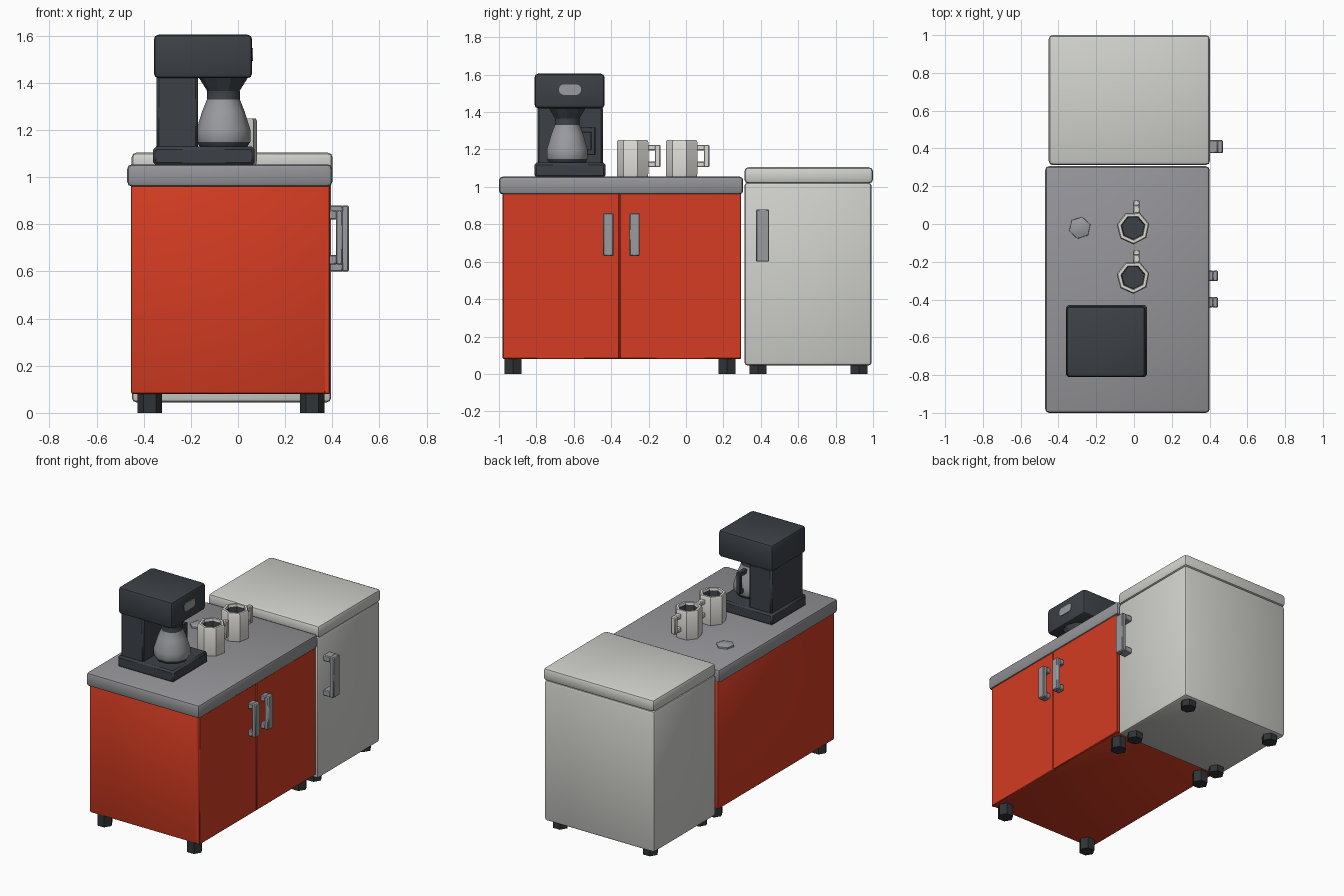
import bpy, bmesh, math
from mathutils import Vector

cube = bpy.data.objects.get("Cube")
if cube:
    bpy.data.objects.remove(cube, do_unlink=True)


def material(name, rgb):
    m = bpy.data.materials.new(name)
    m.use_nodes = True
    m.diffuse_color = (*rgb, 1)
    m.node_tree.nodes["Principled BSDF"].inputs["Base Color"].default_value = (*rgb, 1)
    return m


RED = material("cabinet red", (0.66, 0.045, 0.016))
WHITE = material("fridge white", (0.64, 0.64, 0.61))
CREAM = material("mug white", (0.70, 0.69, 0.65))
GREY = material("counter grey", (0.30, 0.30, 0.32))
STEEL = material("steel grey", (0.32, 0.33, 0.35))
DARK = material("charcoal", (0.045, 0.053, 0.062))
BLACK = material("foot black", (0.03, 0.034, 0.038))


def finish(name, bm, mats, angle=40):
    bmesh.ops.recalc_face_normals(bm, faces=bm.faces)
    mesh = bpy.data.meshes.new(name)
    bm.to_mesh(mesh)
    bm.free()
    for m in mats:
        mesh.materials.append(m)
    ob = bpy.data.objects.new(name, mesh)
    bpy.context.collection.objects.link(ob)
    bpy.ops.object.select_all(action='DESELECT')
    ob.select_set(True)
    bpy.context.view_layer.objects.active = ob
    bpy.ops.object.shade_smooth_by_angle(angle=math.radians(angle))
    return ob


def boxes(name, mat, spans, bevel=0.0, segments=2):
    """Bevelled boxes in one object, each given as (x0, x1), (y0, y1), (z0, z1)."""
    bm = bmesh.new()
    for span in spans:
        new = bmesh.ops.create_cube(bm, size=1)["verts"]
        for v in new:
            v.co = Vector([(a + b) / 2 + c * (b - a) for c, (a, b) in zip(v.co, span)])
    if bevel:
        bmesh.ops.bevel(bm, geom=bm.edges[:], offset=bevel, segments=segments,
                        profile=0.5, affect='EDGES')
    return finish(name, bm, [mat])


def lathe(name, mats, profile, centre, sides, slots=None, turn=0.0, angle=30):
    """Spin (radius, z) points about a vertical axis; slots give a material per band."""
    bm = bmesh.new()
    rings = []
    for r, z in profile:
        rings.append([bm.verts.new((centre[0] + r * math.cos(turn + math.tau * i / sides),
                                    centre[1] + r * math.sin(turn + math.tau * i / sides), z))
                      for i in range(sides)])
    for k in range(len(rings) - 1):
        for i in range(sides):
            j = (i + 1) % sides
            f = bm.faces.new((rings[k][i], rings[k][j], rings[k + 1][j], rings[k + 1][i]))
            f.material_index = slots[k] if slots else 0
    bm.faces.new(rings[0][::-1])
    bm.faces.new(rings[-1]).material_index = slots[-1] if slots else 0
    return finish(name, bm, mats, angle)


def pull_handle(name, y, z, depth, width=0.055):
    """Vertical bar standing off the door on two stubs."""
    y0, y1, z0, z1, x = y - width / 2, y + width / 2, z[0], z[1], 0.38 + depth
    boxes(name, STEEL, [((x - 0.03, x), (y0, y1), z),
                        ((0.375, x - 0.025), (y0, y1), (z0, z0 + 0.04)),
                        ((0.375, x - 0.025), (y0, y1), (z1 - 0.04, z1))], 0.005, 1)


# Cabinet with two doors and worktop
boxes("cabinet_body", RED, [((-0.455, 0.378), (-0.98, 0.295), (0.08, 0.97))], 0.012)
for side, span in (("right", (-0.98, -0.357)), ("left", (-0.354, 0.295))):
    boxes("cabinet_door_" + side, RED, [((0.365, 0.39), span, (0.08, 0.965))], 0.004, 1)
boxes("worktop", GREY, [((-0.47, 0.40), (-1.0, 0.306), (0.96, 1.055))], 0.02)
pull_handle("cabinet_handle_right", -0.415, (0.63, 0.86), 0.065)
pull_handle("cabinet_handle_left", -0.275, (0.63, 0.86), 0.065)

# Fridge with lid and handle
boxes("fridge_body", WHITE, [((-0.45, 0.395), (0.312, 0.993), (0.045, 1.022))], 0.018)
boxes("fridge_lid", WHITE, [((-0.452, 0.402), (0.312, 1.0), (1.018, 1.105))], 0.022)
pull_handle("fridge_handle", 0.41, (0.60, 0.88), 0.09, 0.07)

# Hexagonal feet
for unit, ys, top in (("cabinet", (-0.925, 0.22), 0.09), ("fridge", (0.385, 0.925), 0.06)):
    for end, y in zip(("front", "back"), ys):
        for side, x in (("right", -0.375), ("left", 0.315)):
            lathe(f"{unit}_foot_{end}_{side}", [BLACK], [(0.052, 0), (0.052, top)], (x, y), 6)

# Coffee maker
boxes("coffee_base", DARK, [((-0.36, 0.07), (-0.81, -0.43), (1.05, 1.13))], 0.012, 1)
boxes("coffee_column", DARK, [((-0.345, -0.17), (-0.795, -0.445), (1.12, 1.43))], 0.01, 1)
boxes("coffee_head", DARK, [((-0.357, 0.06), (-0.81, -0.435), (1.42, 1.605))], 0.02)
POT = (-0.062, -0.635)
lathe("filter_funnel", [DARK], [(0.065, 1.36), (0.115, 1.44)], POT, 10)
lathe("carafe", [STEEL, DARK],
      [(0.10, 1.128), (0.115, 1.15), (0.115, 1.20), (0.09, 1.28), (0.07, 1.33),
       (0.07, 1.365)], POT, 10, [1, 0, 0, 0, 1, 1], angle=50)
boxes("carafe_handle", DARK, [((-0.075, -0.045), (-0.51, -0.485), (1.17, 1.32)),
                              ((-0.075, -0.045), (-0.575, -0.50), (1.29, 1.32)),
                              ((-0.075, -0.045), (-0.54, -0.50), (1.17, 1.20))], 0.004, 1)

# Rounded display plate on the head
bm = bmesh.new()
outline = []
for i in range(16):
    a = math.tau * i / 16 + math.tau / 32
    y = -0.62 + math.copysign(0.032, math.cos(a)) + 0.028 * math.cos(a)
    outline.append(bm.verts.new((0.058, y, 1.52 + 0.028 * math.sin(a))))
face = bm.faces.new(outline)
ext = bmesh.ops.extrude_face_region(bm, geom=[face])["geom"]
for v in ext:
    if isinstance(v, bmesh.types.BMVert):
        v.co.x += 0.006
finish("display", bm, [STEEL])

# Mugs with dark filling
for name, y in (("front_mug", -0.282), ("back_mug", -0.02)):
    lathe(name, [CREAM, DARK],
          [(0.084, 1.05), (0.088, 1.07), (0.088, 1.24), (0.082, 1.25), (0.066, 1.25),
           (0.062, 1.235), (0.060, 1.18)], (-0.005, y), 7, [0, 0, 0, 0, 0, 1, 1], 0.25)
    x = (-0.005, 0.03)
    boxes(name + "_handle", CREAM, [(x, (y + 0.115, y + 0.145), (1.105, 1.225)),
                                    (x, (y + 0.07, y + 0.12), (1.195, 1.225)),
                                    (x, (y + 0.07, y + 0.12), (1.105, 1.135))], 0.005, 1)

# Small knob on the worktop
lathe("worktop_knob", [STEEL], [(0.06, 1.05), (0.058, 1.065), (0.03, 1.075)],
      (-0.287, -0.02), 6, turn=0.3)
